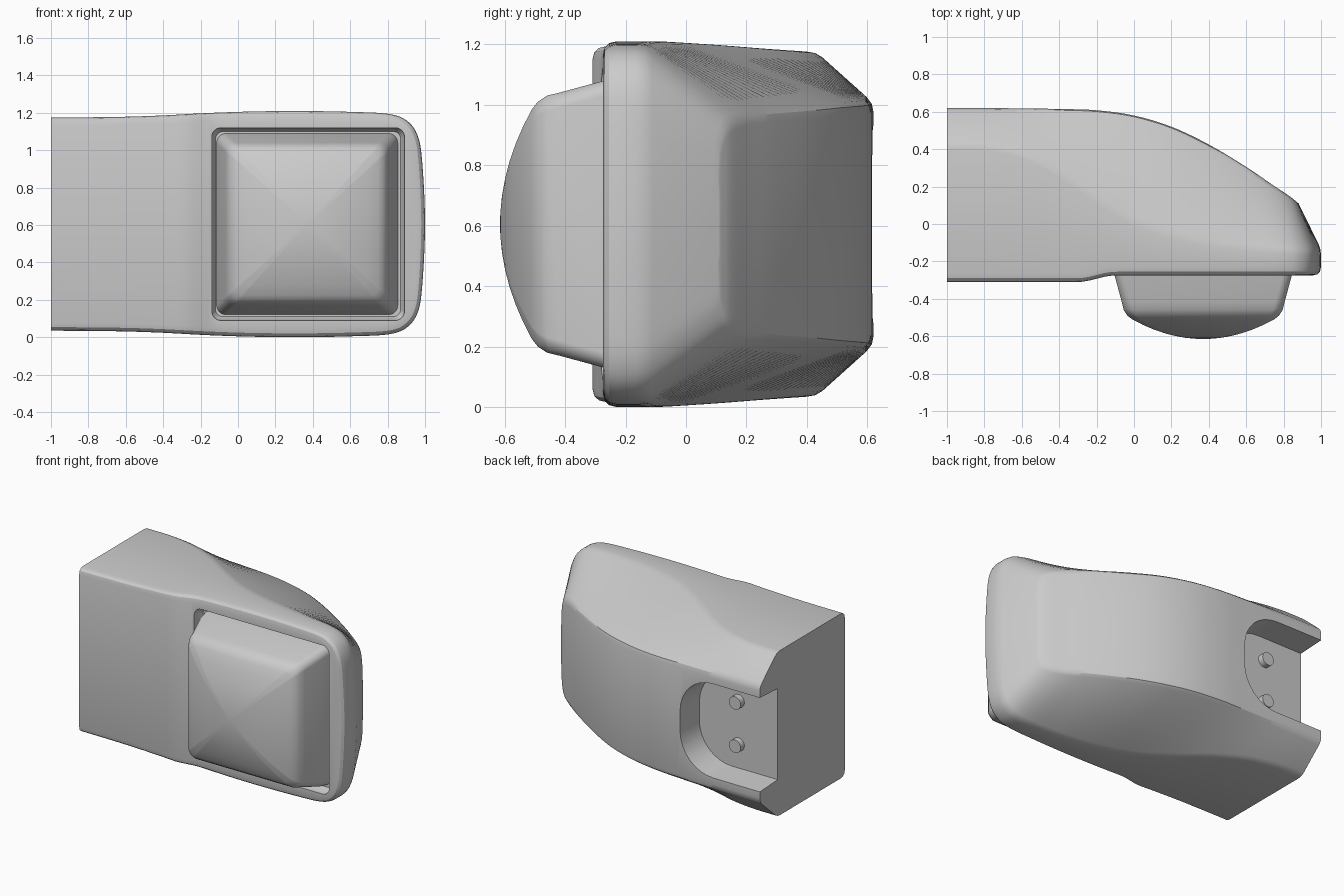
import bpy, bmesh, math
from mathutils import Vector

if "Cube" in bpy.data.objects:
    bpy.data.objects.remove(bpy.data.objects["Cube"], do_unlink=True)

MID = 0.605  # height of the mirror plane


def loft(name, rings, cap_end=True, angle=28):
    """Skin closed rings of equal length into a solid."""
    bm = bmesh.new()
    rows = [[bm.verts.new(p) for p in ring] for ring in rings]
    n = len(rows[0])
    for a, b in zip(rows, rows[1:]):
        for i in range(n):
            j = (i + 1) % n
            bm.faces.new((a[i], a[j], b[j], b[i]))
    bm.faces.new(rows[0])
    if cap_end:
        bm.faces.new(rows[-1])
    bmesh.ops.remove_doubles(bm, verts=bm.verts, dist=0.0005)
    bmesh.ops.recalc_face_normals(bm, faces=bm.faces)
    mesh = bpy.data.meshes.new(name)
    bm.to_mesh(mesh)
    bm.free()
    ob = bpy.data.objects.new(name, mesh)
    bpy.context.collection.objects.link(ob)
    smooth(ob, angle)
    return ob


def smooth(ob, angle):
    bpy.ops.object.select_all(action="DESELECT")
    ob.select_set(True)
    bpy.context.view_layer.objects.active = ob
    bpy.ops.object.shade_smooth_by_angle(angle=math.radians(angle))


def cut(ob, cutter):
    mod = ob.modifiers.new("cut", "BOOLEAN")
    mod.object = cutter
    mod.operation = "DIFFERENCE"
    mod.solver = "EXACT"
    bpy.context.view_layer.objects.active = ob
    # the cut goes before the smoothing modifier, if there is one
    bpy.ops.object.modifier_move_to_index(modifier=mod.name, index=0)
    bpy.ops.object.modifier_apply(modifier=mod.name)
    bpy.data.objects.remove(cutter, do_unlink=True)


def rounded_rect(x0, x1, half, r, y, steps=8):
    """Rounded rectangle in the xz plane, y given as a number or function."""
    cx, hx = (x0 + x1) / 2, (x1 - x0) / 2
    pts = []
    for q, (sx, sz) in enumerate(((1, 1), (-1, 1), (-1, -1), (1, -1))):
        for k in range(steps + 1):
            a = math.pi / 2 * (q + k / steps)
            x = cx + sx * (hx - r) + r * math.cos(a)
            z = MID + sz * (half - r) + r * math.sin(a)
            pts.append((x, y(x, z) if callable(y) else y, z))
    return pts


def catmull(p0, p1, p2, p3, t):
    return [0.5 * (2 * b + (c - a) * t + (2 * a - 5 * b + 4 * c - d) * t * t
                   + (3 * b - a - 3 * c + d) * t ** 3)
            for a, b, c, d in zip(p0, p1, p2, p3)]


# Body stations: side x, half height, chamfer y, back x, back half height, back y
stations = [
    (-1, .57, .43, -1, .40, .62), (-.8, .571, .425, -.8, .40, .62),
    (-.6, .574, .38, -.6, .40, .618), (-.4, .581, .28, -.4, .40, .615),
    (-.2, .592, .14, -.2, .398, .608), (0, .60, .02, 0, .395, .58),
    (.2, .604, -.05, .2, .39, .52), (.4, .604, -.09, .4, .38, .425),
    (.6, .60, -.115, .6, .37, .305), (.8, .59, -.13, .74, .36, .21),
    (.9, .555, -.135, .83, .335, .15), (.96, .475, -.135, .865, .28, .122),
    (.985, .33, -.135, .877, .19, .112), (1, 0, -.135, .88, 0, .11),
]
first, last, near = stations[0], stations[-1], list(stations[-2])
near[1], near[4] = -near[1], -near[4]
padded = [first] + stations + [near]


def section(x, h, cy, xb, hb, yb):
    """Closed yz loop with a rounded front edge and a soft chamfer."""
    s = min(max((x + .3) / .2, 0), 1)
    front = -.31 + .035 * s * s * (3 - 2 * s)
    end = min(max((x - .82) / .18, 0), 1)

    def inset(d, depth):
        return Vector((x - d * end, front + depth, h * (1 - d / .6)))
    top = [inset(.045, 0), inset(.02, .006), inset(.006, .02), inset(0, .045)]
    c, b = Vector((x, cy, h)), Vector((xb, yb, hb))
    back_mid = Vector((xb, yb, 0))
    for before, p, after in ((top[-1], c, b), (c, b, back_mid)):
        u = p + (before - p).normalized() * .03
        w = p + (after - p).normalized() * min(.03, (after - p).length)
        top += [u, (u + w + 2 * p) / 4, w]
    low = [Vector((p.x, p.y, -p.z)) for p in reversed(top)]
    return [p + Vector((0, 0, MID)) for p in top + low]


sections = []
for i in range(1, len(stations)):
    for k in range(5):
        sections.append(section(*catmull(*padded[i - 1:i + 3], k / 5)))
sections.append(section(*last))
body = loft("body", sections, cap_end=False)

# Framed recess in the front
recess = loft("recess_cutter", [rounded_rect(-.14, .89, .515, .05, -.5),
                                rounded_rect(-.14, .89, .515, .05, -.25),
                                rounded_rect(-.12, .87, .495, .04, -.21)])
cut(body, recess)

# Open-ended pocket in the back
pocket = loft("pocket_cutter", [rounded_rect(-1.7, -.37, .335, .26, .8),
                                rounded_rect(-1.7, -.40, .315, .25, .425)])
cut(body, pocket)
smooth(body, 28)


# Domed front pad
def dome(x, z):
    u, v = (x - .37) / .43, (z - MID) / .43
    return -.615 + .075 * (u * u + v * v)


def pad_ring(half, r, lift):
    return rounded_rect(.37 - half, .37 + half, half, r,
                        lambda x, z: dome(x, z) + lift)


pad_rings = [rounded_rect(-.115, .855, .485, .05, -.205),
             rounded_rect(-.105, .845, .475, .05, -.27),
             pad_ring(.435, .05, .06), pad_ring(.425, .05, .025),
             pad_ring(.405, .045, .006), pad_ring(.38, .04, 0)]
pad_rings += [pad_ring(.38 * f, .04 * f, 0) for f in (.85, .7, .55, .4, .25, .1, .02)]
loft("front_pad", pad_rings, angle=40)

# Two small posts on the pocket floor
for side, label in ((1, "upper"), (-1, "lower")):
    bpy.ops.mesh.primitive_cylinder_add(
        vertices=24, radius=.045, depth=.06,
        location=(-.7, .435, MID + side * .15), rotation=(math.pi / 2, 0, 0))
    post = bpy.context.object
    post.name = label + "_post"
    smooth(post, 30)
